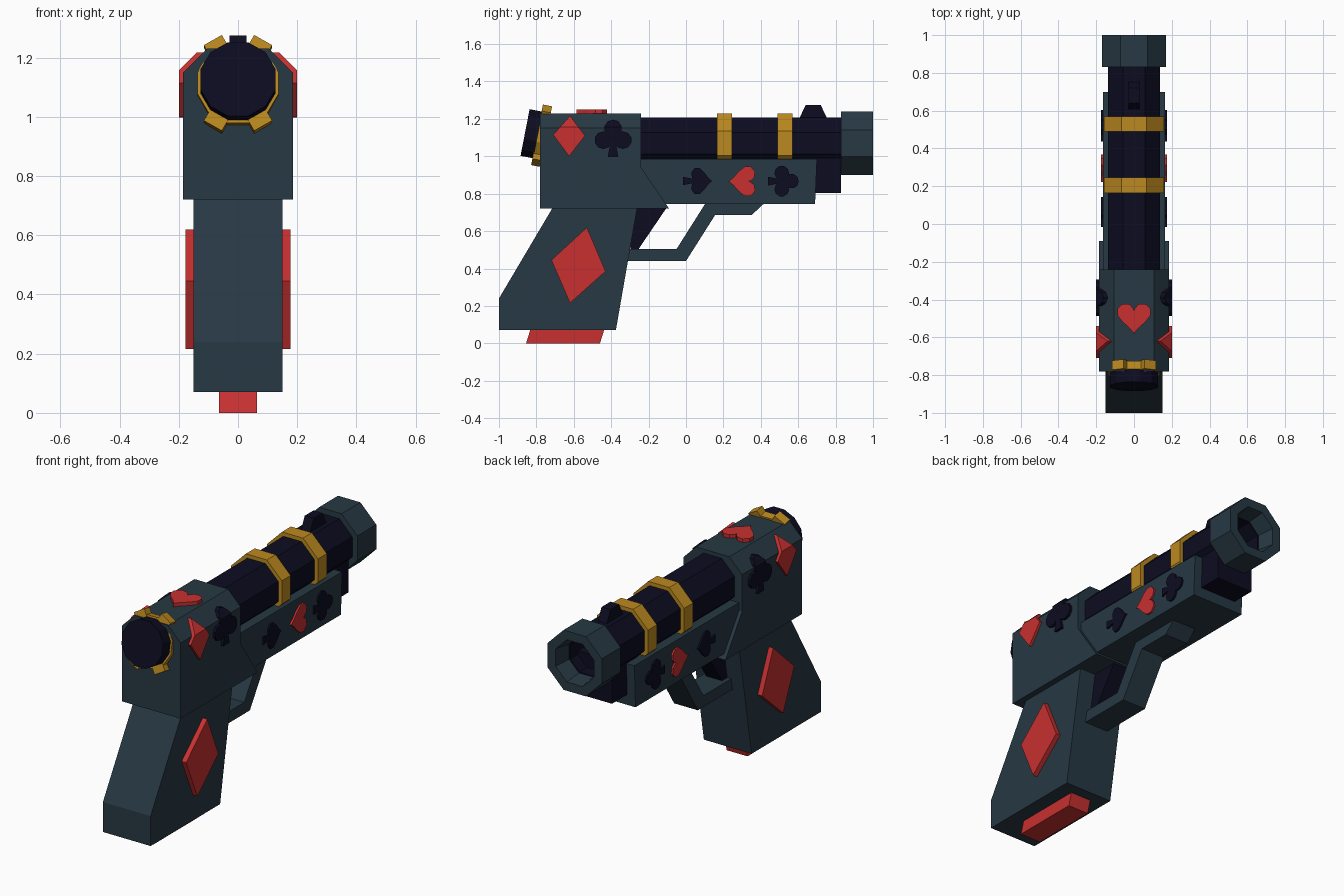
import bpy, bmesh
from math import sin, cos, pi, radians
from mathutils import Matrix, Vector

old = bpy.data.objects.get("Cube")
if old:
    bpy.data.objects.remove(old, do_unlink=True)


def material(name, rgb):
    m = bpy.data.materials.new(name)
    m.use_nodes = True
    m.diffuse_color = (*rgb, 1)
    m.node_tree.nodes["Principled BSDF"].inputs["Base Color"].default_value = (*rgb, 1)
    return m


SLATE = material("slate blue", (0.020, 0.040, 0.056))
NAVY = material("dark navy", (0.0038, 0.0036, 0.015))
GOLD = material("gold", (0.50, 0.25, 0.014))
RED = material("red", (0.58, 0.030, 0.030))


def finish(name, bm, mat, mirror=False):
    bmesh.ops.recalc_face_normals(bm, faces=bm.faces)
    me = bpy.data.meshes.new(name)
    bm.to_mesh(me)
    bm.free()
    me.materials.append(mat)
    ob = bpy.data.objects.new(name, me)
    bpy.context.collection.objects.link(ob)
    if mirror:
        ob.modifiers.new("mirror", "MIRROR")
    return ob


def prism_mesh(polys, lo, hi, axis="x"):
    """Extrude flat outlines along an axis."""
    place = {"x": lambda u, v, t: (t, u, v), "z": lambda u, v, t: (u, v, t)}[axis]
    bm = bmesh.new()
    for poly in polys:
        a, b = ([bm.verts.new(place(u, v, t)) for u, v in poly] for t in (lo, hi))
        bm.faces.new(a)
        bm.faces.new(b)
        for i in range(len(poly)):
            bm.faces.new((a[i - 1], a[i], b[i], b[i - 1]))
    return bm


def slab(name, outline, half, mat):
    return finish(name, prism_mesh([outline], -half, half), mat)


def lathe_mesh(profile, sides):
    """Turn a closed (y, apothem) profile about the y axis, flat side up."""
    bm = bmesh.new()
    rings = []
    for i in range(sides):
        a = 2 * pi * (i + 0.5) / sides
        k = 1 / cos(pi / sides)
        rings.append([bm.verts.new((r * k * sin(a), y, r * k * cos(a))) for y, r in profile])
    for i in range(sides):
        p, q = rings[i - 1], rings[i]
        for j in range(len(profile)):
            bm.faces.new((p[j - 1], p[j], q[j], q[j - 1]))
    bmesh.ops.remove_doubles(bm, verts=bm.verts, dist=1e-5)
    return bm


def turned(name, profile, sides, mat, centre, tilt=0):
    ob = finish(name, lathe_mesh(profile, sides), mat)
    ob.location = centre
    ob.rotation_euler.x = tilt
    return ob


# Card suit outlines in unit size, pointing up
def circle(x, y, r, n=10):
    return [(x + r * sin(2 * pi * i / n), y + r * cos(2 * pi * i / n)) for i in range(n)]


def heart_shape(n=18):
    ts = [2 * pi * i / n for i in range(n)]
    return [(16 * sin(t) ** 3 / 17,
             (13 * cos(t) - 5 * cos(2 * t) - 2 * cos(3 * t) - cos(4 * t)) / 17) for t in ts]


STEM = [(0, 0.4), (-0.27, -1), (0.27, -1)]
HEART = [heart_shape()]
CLUB = [circle(0, 0.45, 0.45), circle(-0.5, -0.15, 0.45), circle(0.5, -0.15, 0.45), STEM]
SPADE = [[(0.95 * x, 0.12 - 0.82 * y) for x, y in heart_shape()], STEM]


def placed(polys, u, v, size, lying=False):
    if lying:
        polys = [[(y, x) for x, y in p] for p in polys]
    return [[(u + size * x, v + size * y) for x, y in p] for p in polys]


def side_plate(name, polys, inner, outer, mat, fold=None):
    """Raised plate on both sides, optionally folded over the body's chamfer."""
    bm = prism_mesh(polys, inner, outer)
    if fold:
        bmesh.ops.bisect_plane(bm, geom=bm.verts[:] + bm.edges[:] + bm.faces[:],
                               plane_co=(0, 0, fold), plane_no=(0, 0, 1))
        for v in bm.verts:
            v.co.x -= max(0, v.co.z - fold)
    return finish(name, bm, mat, mirror=True)


# Rear body with chamfered top edges
bm = prism_mesh([[(-0.78, 0.72), (-0.09, 0.72), (-0.24, 0.94), (-0.24, 1.23), (-0.78, 1.23)]],
                -0.185, 0.185)
top_edges = [e for e in bm.edges
             if all(v.co.z > 1.2 for v in e.verts) and e.verts[0].co.x == e.verts[1].co.x]
bmesh.ops.bevel(bm, geom=top_edges, offset=0.08, segments=1, affect="EDGES")
finish("rear_body", bm, SLATE)

# Grip, magazine, fore end and trigger parts
slab("grip", [(-0.71, 0.73), (-0.26, 0.73), (-0.375, 0.07), (-1, 0.07), (-1, 0.24)], 0.15, SLATE)
slab("magazine_base", [(-0.855, 0), (-0.46, 0), (-0.435, 0.08), (-0.83, 0.08)], 0.065, RED)
slab("fore_end", [(-0.3, 0.745), (0.69, 0.745), (0.7, 0.985), (-0.3, 0.985)], 0.165, SLATE)
slab("under_barrel_block", [(0.6, 0.805), (0.83, 0.805), (0.83, 1.05), (0.6, 1.05)], 0.115, NAVY)
slab("trigger", [(-0.30, 0.48), (-0.27, 0.48), (-0.10, 0.73), (-0.28, 0.73)], 0.05, NAVY)
slab("trigger_guard", [(-0.33, 0.44), (0, 0.44), (0.155, 0.685), (0.35, 0.685), (0.42, 0.75),
                       (0.105, 0.75), (-0.05, 0.505), (-0.32, 0.505)], 0.075, SLATE)
slab("front_sight", [(0.6, 1.19), (0.76, 1.19), (0.72, 1.275), (0.64, 1.275)], 0.028, NAVY)

# Barrel, muzzle and bands
AXIS = (0, 0, 1.07)
turned("barrel", [(-0.3, 0), (-0.3, 0.138), (0.9, 0.138), (0.9, 0.1), (0.6, 0.1), (0.6, 0)],
       8, NAVY, AXIS)
turned("muzzle", [(0.83, 0.17), (1, 0.17), (1, 0.12), (0.9, 0.105), (0.83, 0.105)],
       8, SLATE, AXIS)
for name, y in (("rear_band", 0.205), ("front_band", 0.53)):
    turned(name, [(y - 0.04, 0.12), (y - 0.04, 0.16), (y + 0.04, 0.16), (y + 0.04, 0.12)],
           8, GOLD, AXIS)

# Tilted rear cap and its lugged collar
HUB, TILT = Vector((0, -0.772, 1.11)), radians(-11)
turned("rear_cap", [(-0.09, 0), (-0.09, 0.127), (0.02, 0.127), (0.02, 0)], 12, NAVY, HUB, TILT)
bm = lathe_mesh([(-0.022, 0), (-0.022, 0.137), (0.022, 0.137), (0.022, 0)], 12)
for deg in (30, 150, 210, 330):
    bmesh.ops.create_cube(bm, size=1, matrix=Matrix.Rotation(radians(deg), 4, "Y")
                          @ Matrix.Translation((0, 0, 0.145))
                          @ Matrix.Diagonal((0.07, 0.05, 0.05, 1)))
collar = finish("rear_collar", bm, GOLD)
collar.location = HUB
collar.rotation_euler.x = TILT

# Suit plates
side_plate("grip_diamond", [[(-0.53, 0.62), (-0.43, 0.385), (-0.62, 0.215), (-0.72, 0.445)]],
           0.14, 0.178, RED)
side_plate("body_diamond", [[(-0.62, 1.217), (-0.54, 1.11), (-0.625, 1.0), (-0.71, 1.115)]],
           0.16, 0.2, RED, fold=1.157)
side_plate("body_club", placed(CLUB, -0.39, 1.102, 0.105), 0.16, 0.2, NAVY, fold=1.157)
side_plate("fore_end_spade", placed(SPADE, 0.065, 0.868, 0.082, True), 0.15, 0.175, NAVY)
side_plate("fore_end_heart", placed(HEART, 0.31, 0.866, 0.087, True), 0.15, 0.175, RED)
side_plate("fore_end_club", placed(CLUB, 0.525, 0.867, 0.087, True), 0.15, 0.175, NAVY)
finish("top_heart", prism_mesh(placed(HEART, 0, -0.488, 0.097), 1.21, 1.25, "z"), RED)
